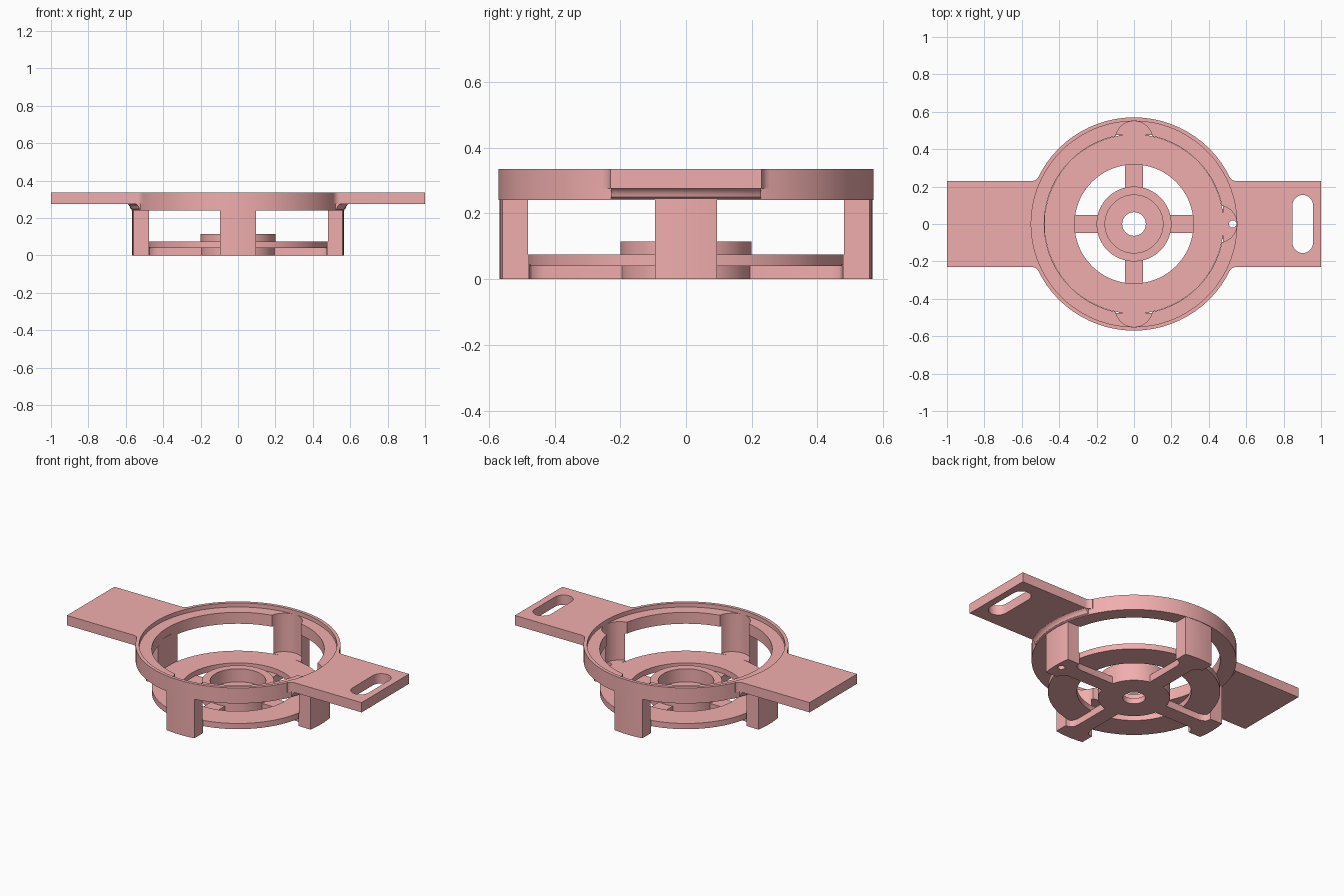
import bpy, bmesh
from math import sin, cos, pi, sqrt, atan2, asin
from mathutils import Matrix

if "Cube" in bpy.data.objects:
    bpy.data.objects.remove(bpy.data.objects["Cube"])

SEG = 72


def new_object(name, bm):
    bmesh.ops.recalc_face_normals(bm, faces=bm.faces)
    me = bpy.data.meshes.new(name)
    bm.to_mesh(me)
    bm.free()
    ob = bpy.data.objects.new(name, me)
    bpy.context.collection.objects.link(ob)
    return ob


def lathe(name, profile):
    """Revolve a closed (r, z) profile around z."""
    bm = bmesh.new()
    rings = [[bm.verts.new((r * cos(2 * pi * i / SEG), r * sin(2 * pi * i / SEG), z))
              for r, z in profile] for i in range(SEG)]
    n = len(profile)
    for i in range(SEG):
        a, b = rings[i], rings[(i + 1) % SEG]
        for j in range(n):
            k = (j + 1) % n
            bm.faces.new((a[j], b[j], b[k], a[k]))
    return new_object(name, bm)


def prism(name, outline, z0, z1, angle=0):
    """Extrude a plan outline from z0 to z1, turned about z."""
    bm = bmesh.new()
    face = bm.faces.new([bm.verts.new((x, y, z0)) for x, y in outline])
    top = bmesh.ops.extrude_face_region(bm, geom=[face])
    verts = [v for v in top['geom'] if isinstance(v, bmesh.types.BMVert)]
    bmesh.ops.translate(bm, verts=verts, vec=(0, 0, z1 - z0))
    bm.transform(Matrix.Rotation(angle, 4, 'Z'))
    return new_object(name, bm)


def arc(cx, cy, r, a0, a1, n):
    return [(cx + r * cos(a0 + (a1 - a0) * i / n), cy + r * sin(a0 + (a1 - a0) * i / n))
            for i in range(n + 1)]


def circle(cx, cy, r, n):
    return arc(cx, cy, r, 0, 2 * pi, n)[:-1]


def combine(target, other, op):
    mod = target.modifiers.new(op, 'BOOLEAN')
    mod.operation, mod.solver, mod.object = op, 'EXACT', other
    bpy.context.view_layer.objects.active = target
    bpy.ops.object.modifier_apply(modifier=mod.name)
    bpy.data.objects.remove(other)


quarter = [i * pi / 2 for i in range(4)]

# Upper ring with a shallow recessed ledge
body = lathe("motor_mount", [(0.48, 0.24), (0.57, 0.24), (0.57, 0.335),
                             (0.55, 0.335), (0.55, 0.31), (0.48, 0.31)])

# Coved fillets under the ears
cove = lathe("ear_cove", [(0.56, 0.245), (0.569, 0.245)]
             + arc(0.611, 0.2445, 0.036, pi * 0.95, pi / 2, 6)
             + [(0.611, 0.3), (0.56, 0.3)])
combine(cove, prism("cove_limit", [(-1, -0.228), (1, -0.228), (1, 0.228), (-1, 0.228)],
                    0.2, 0.4), 'INTERSECT')
combine(body, cove, 'UNION')

# Ears with filleted roots and rounded slots
f = 0.04
fx, fy = sqrt((0.57 + f) ** 2 - (0.23 + f) ** 2), 0.23 + f
fa = atan2(fy, fx)
root = arc(fx, fy, f, -pi / 2, fa - pi, 6)
inner = arc(0, 0, 0.558, fa, -fa, 16)
ear_outline = [(1, -0.23), (1, 0.23)] + root + inner + [(x, -y) for x, y in reversed(root)]
s = 0.055
slot_outline = (arc(0.957 - s, 0.155 - s, s, 0, pi, 14)
                + arc(0.957 - s, -0.155 + s, s, pi, 2 * pi, 14))
for a in (0, pi):
    ear = prism("ear", ear_outline, 0.275, 0.335, a)
    combine(ear, prism("slot", slot_outline, 0.2, 0.4, a), 'DIFFERENCE')
    combine(body, ear, 'UNION')

# Four posts, each hollowed by a round pocket
w = 0.095
pa = asin(w / 0.567)
post_outline = [(0.477, -w)] + arc(0, 0, 0.567, -pa, pa, 6) + [(0.477, w)]
for a in quarter:
    combine(body, prism("post", post_outline, 0, 0.26, a), 'UNION')
for a in quarter:
    combine(body, prism("pocket", circle(0.45, 0, 0.1, 40), 0.074, 0.5, a), 'DIFFERENCE')

# Lower plate ring
combine(body, lathe("plate", [(0.318, 0.04), (0.479, 0.04), (0.479, 0.075), (0.318, 0.075)]),
        'UNION')

# Hub cup and the arms that carry it
hub = lathe("hub", [(0.063, 0), (0.2, 0), (0.2, 0.115), (0.155, 0.115),
                    (0.155, 0.035), (0.063, 0.035)])
flare = [(0.43, 0.047), (0.455, 0.053), (0.47, 0.065), (0.478, 0.085), (0.49, 0.085)]
half = [(0.18, 0.047)] + flare
arm_outline = half + [(x, -y) for x, y in reversed(half)]
for a in quarter:
    combine(hub, prism("arm", arm_outline, 0, 0.045, a), 'UNION')
combine(body, hub, 'UNION')

# Screw holes through the post floors
for a in quarter:
    combine(body, prism("screw_hole", circle(0.528, 0, 0.02, 20), -0.1, 0.2, a), 'DIFFERENCE')

mat = bpy.data.materials.new("coral_red")
mat.diffuse_color = (0.88, 0.42, 0.42, 1)
mat.use_nodes = True
mat.node_tree.nodes["Principled BSDF"].inputs["Base Color"].default_value = mat.diffuse_color
body.data.materials.clear()
body.data.materials.append(mat)
bpy.ops.object.select_all(action='DESELECT')
body.select_set(True)
bpy.context.view_layer.objects.active = body
bpy.ops.object.shade_smooth_by_angle(angle=0.5)
